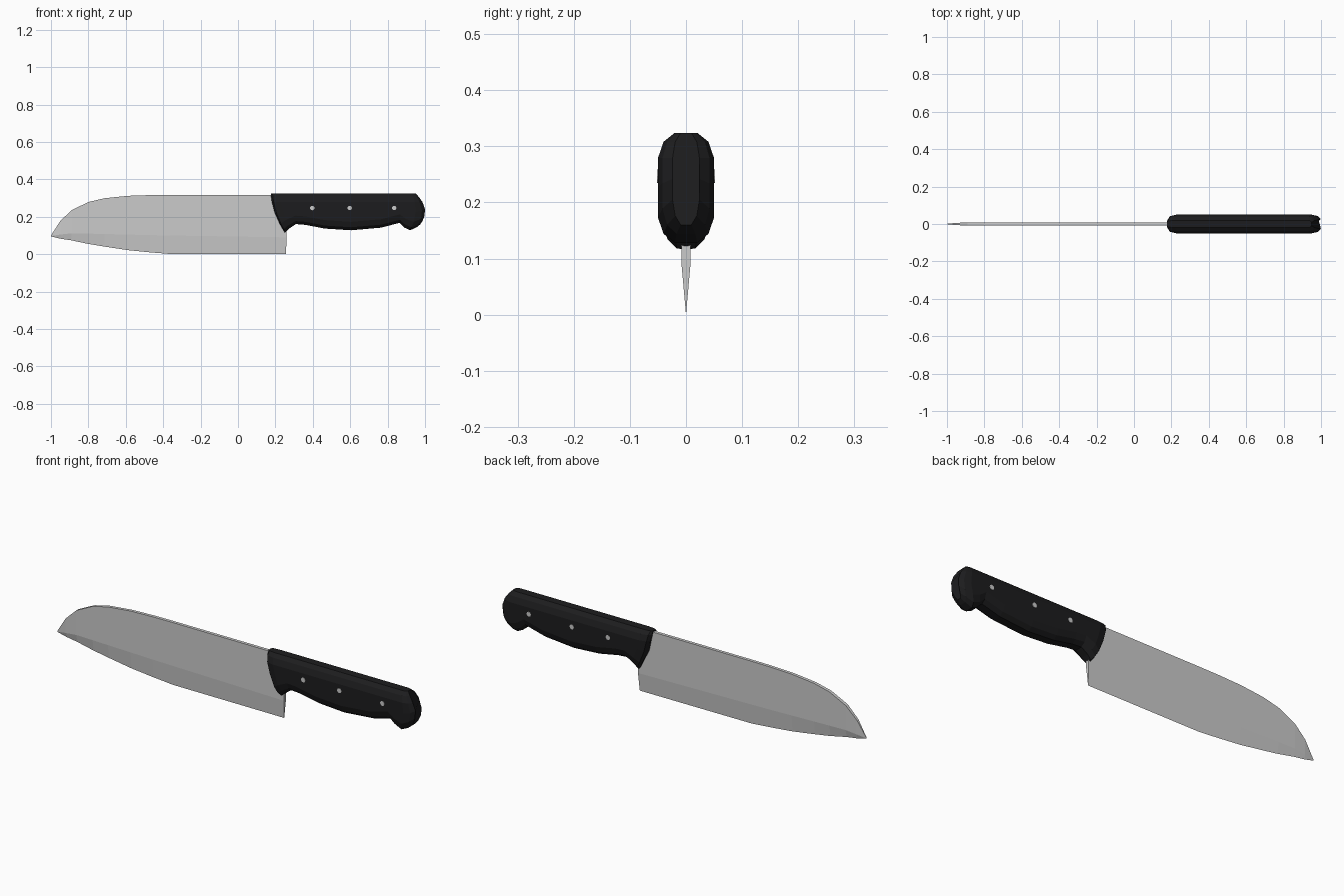
import bpy, bmesh, math

if "Cube" in bpy.data.objects:
    bpy.data.objects.remove(bpy.data.objects["Cube"])


def loft(name, rings):
    """Skin a list of equal-length closed rings and cap both ends."""
    bm = bmesh.new()
    loops = [[bm.verts.new(p) for p in ring] for ring in rings]
    n = len(loops[0])
    for a, b in zip(loops, loops[1:]):
        for i in range(n):
            j = (i + 1) % n
            bm.faces.new((a[i], a[j], b[j], b[i]))
    bm.faces.new(loops[0])
    bm.faces.new(loops[-1][::-1])
    bmesh.ops.recalc_face_normals(bm, faces=bm.faces)
    mesh = bpy.data.meshes.new(name)
    bm.to_mesh(mesh)
    bm.free()
    obj = bpy.data.objects.new(name, mesh)
    bpy.context.collection.objects.link(obj)
    return obj


# Blade: stations of x, edge z, bevel z, spine z, half thickness
blade_stations = [
    (-1.0, .095, .097, .10, .001),
    (-.95, .083, .105, .178, .006),
    (-.89, .074, .112, .235, .008),
    (-.80, .055, .11, .279, .008),
    (-.715, .041, .108, .299, .008),
    (-.59, .022, .105, .312, .008),
    (-.47, .010, .102, .316, .008),
    (-.36, .001, .10, .317, .008),
    (.256, 0, .09, .317, .008),
]


def blade_ring(x, edge, bevel, spine, w):
    lean = .006 if x > .2 else 0
    return [(x, 0, edge), (x + lean * .7, w, bevel), (x + lean, w, spine),
            (x + lean, -w, spine), (x + lean * .7, -w, bevel)]


loft("blade", [blade_ring(*s) for s in blade_stations])

# Handle: stations of top x, bottom x, bottom z, half width, lengthwise bulge
handle_stations = [
    (.176, .25, .117, .022, -.016),
    (.185, .254, .118, .041, -.014),
    (.22, .275, .138, .05, -.008),
    (.30, .31, .161, .05, 0),
    (.36, .36, .157, .05, 0),
    (.465, .465, .137, .05, 0),
    (.605, .605, .128, .05, 0),
    (.765, .765, .142, .05, 0),
    (.865, .865, .168, .05, 0),
    (.90, .89, .142, .05, .01),
    (.93, .92, .128, .05, .025),
    (.942, .955, .144, .042, .035),
    (.95, .975, .16, .024, .037),
]
HANDLE_TOP = .324
rounding = [(.4, 0), (.8, .016), (1, .045)]  # width fraction, inset from end


def handle_ring(xt, xb, zb, w, bulge):
    upper = [(f * w, HANDLE_TOP - d) for f, d in rounding]
    middle = [(w, (HANDLE_TOP + zb) / 2)]
    lower = [(f * w, zb + d) for f, d in reversed(rounding)]
    half = upper + middle + lower
    ring = []
    for y, z in half + [(-y, z) for y, z in reversed(half)]:
        t = (HANDLE_TOP - z) / (HANDLE_TOP - zb)
        ring.append((xt + (xb - xt) * t + bulge * 4 * t * (1 - t), y, z))
    return ring


handle = loft("handle", [handle_ring(*s) for s in handle_stations])
black = bpy.data.materials.new("black_plastic")
black.diffuse_color = (.012, .012, .013, 1)
black.use_nodes = True
black.node_tree.nodes["Principled BSDF"].inputs["Base Color"].default_value = black.diffuse_color
handle.data.materials.append(black)

# Rivets: pins passing through the handle
for i, x in enumerate((.397, .597, .835)):
    bpy.ops.mesh.primitive_cylinder_add(
        vertices=12, radius=.012, depth=.103,
        location=(x, 0, .247), rotation=(math.pi / 2, 0, 0))
    bpy.context.object.name = f"rivet_{i + 1}"
